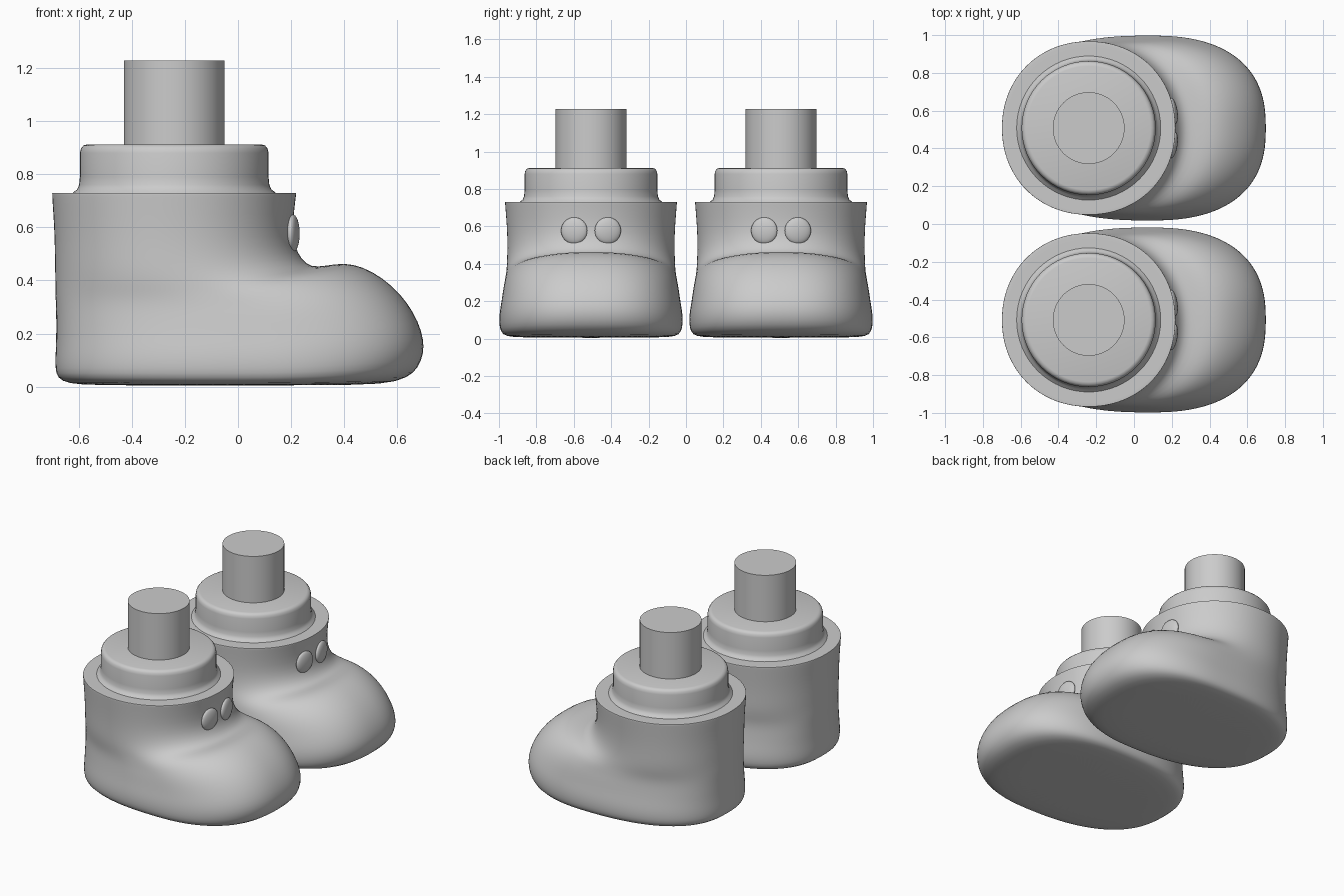
import bpy, bmesh, math

if "Cube" in bpy.data.objects:
    bpy.data.objects.remove(bpy.data.objects["Cube"])

grey = bpy.data.materials.new("plain grey")
grey.diffuse_color = (0.6, 0.6, 0.6, 1)
grey.use_nodes = True
grey.node_tree.nodes["Principled BSDF"].inputs["Base Color"].default_value = grey.diffuse_color
SHAFT_X = -0.24
SEG = 64


def finish(name, bm, angle, subdiv=0):
    bmesh.ops.recalc_face_normals(bm, faces=bm.faces)
    me = bpy.data.meshes.new(name)
    bm.to_mesh(me)
    bm.free()
    ob = bpy.data.objects.new(name, me)
    bpy.context.collection.objects.link(ob)
    me.materials.append(grey)
    if subdiv:
        mod = ob.modifiers.new("smooth", 'SUBSURF')
        mod.levels = mod.render_levels = subdiv
    bpy.ops.object.select_all(action='DESELECT')
    bpy.context.view_layer.objects.active = ob
    ob.select_set(True)
    if subdiv:
        bpy.ops.object.modifier_apply(modifier="smooth")
    bpy.ops.object.shade_smooth_by_angle(angle=math.radians(angle))
    return ob


def loft(name, rings, angle, subdiv=0):
    """Skin a stack of closed rings and cap both ends."""
    bm = bmesh.new()
    loops = [[bm.verts.new(p) for p in ring] for ring in rings]
    for a, b in zip(loops, loops[1:]):
        for i in range(len(a)):
            j = (i + 1) % len(a)
            bm.faces.new((a[i], a[j], b[j], b[i]))
    bm.faces.new(loops[0][::-1])
    bm.faces.new(loops[-1])
    return finish(name, bm, angle, subdiv)


def circle(y, r, z):
    return [(SHAFT_X + r * math.cos(t), y + r * math.sin(t), z)
            for t in (2 * math.pi * i / SEG for i in range(SEG))]


def boot_ring(y, back, front, half, cx, z_front, z_side):
    """Egg-shaped ring whose front rises or drops to follow the toe."""
    n = 2.08 + 0.4 * (cx - SHAFT_X) / 0.32
    pts = []
    for i in range(SEG):
        t = 2 * math.pi * i / SEG
        c, s = math.cos(t), math.sin(t)
        a = front - cx if c > 0 else cx - back
        x = cx + a * math.copysign(abs(c) ** (2 / n), c)
        yy = half * math.copysign(abs(s) ** (2 / n), s)
        w = max(c, 0) ** 1.1
        pts.append((x, y + yy, z_side + (z_front - z_side) * w))
    return pts


# back x, front x, half width, widest x, front height, side height
BOOT = [
    (-.55, .48, .38, .08, .004, .004), (-.64, .60, .455, .08, .018, .012),
    (-.682, .665, .482, .08, .05, .032), (-.688, .692, .49, .08, .10, .07),
    (-.688, .702, .491, .08, .15, .11), (-.686, .692, .487, .08, .21, .15),
    (-.685, .662, .48, .07, .28, .19), (-.685, .612, .474, .06, .35, .23),
    (-.685, .545, .468, .04, .41, .27), (-.686, .47, .462, 0, .452, .30),
    (-.687, .40, .457, -.05, .467, .33), (-.688, .33, .452, -.12, .455, .36),
    (-.688, .275, .45, -.18, .449, .40), (-.689, .238, .448, -.22, .48, .45),
    (-.69, .213, .447, -.235, .53, .52), (-.692, .205, .45, -.24, .60, .60),
    (-.699, .216, .458, -.24, .70, .70), (-.70, .22, .46, -.24, .726, .726),
    (-.70, .22, .46, -.24, .73, .73), (-.695, .215, .455, -.24, .73, .73),
    (-.60, .12, .36, -.24, .73, .73),
]
# radius, height
SOCK = [(.385, .725), (.38, .732), (.366, .742), (.358, .76), (.355, .79),
        (.355, .88), (.351, .897), (.342, .908), (.328, .912)]

for side, y in (("left", 0.508), ("right", -0.508)):
    loft(side + "_boot", [boot_ring(y, *r) for r in BOOT], 50, 1)
    loft(side + "_sock", [circle(y, r, z) for r, z in SOCK], 60)
    loft(side + "_leg", [circle(y, .19, .90), circle(y, .19, 1.227)], 40)
    # flattened round buttons on the front of the shaft
    for k in (-1, 1):
        bm = bmesh.new()
        bmesh.ops.create_uvsphere(bm, u_segments=32, v_segments=16, radius=1)
        b = finish("%s_button_%s" % (side, "a" if k < 0 else "b"), bm, 60)
        b.scale = (.023, .071, .071)
        b.rotation_euler = (0, 0, k * math.radians(9))
        b.location = (.207, y + k * .09, .577)
